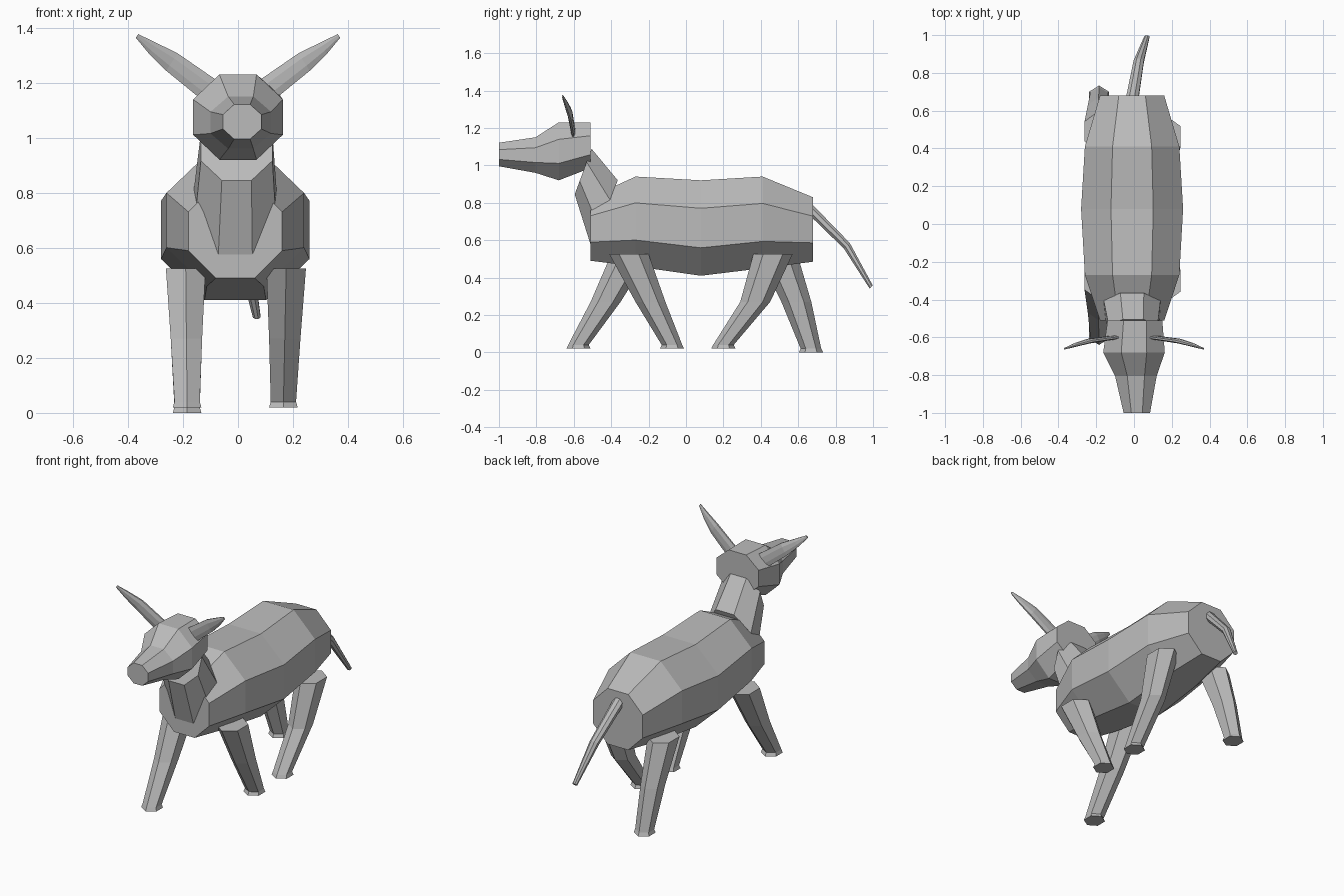
import bpy
import math
from mathutils import Vector

cube = bpy.data.objects.get("Cube")
if cube:
    bpy.data.objects.remove(cube, do_unlink=True)

grey = bpy.data.materials.new("plain grey")
grey.use_nodes = True
colour = (0.5, 0.5, 0.5, 1)
grey.diffuse_color = colour
grey.node_tree.nodes["Principled BSDF"].inputs["Base Color"].default_value = colour


def loft(name, rings, sides=8, pointed=False):
    """Skin capped rings; each ring is a centre and two half-axis vectors."""
    phase = 0 if pointed else math.pi / sides
    grow = 1 if pointed else 1 / math.cos(math.pi / sides)
    verts, faces = [], []
    for centre, u, v in rings:
        for i in range(sides):
            a = phase + math.tau * i / sides
            verts.append(Vector(centre) + grow * (math.cos(a) * Vector(u) + math.sin(a) * Vector(v)))
    for r in range(len(rings) - 1):
        for i in range(sides):
            j = (i + 1) % sides
            a, b = r * sides, (r + 1) * sides
            faces.append((a + i, a + j, b + j, b + i))
    last = (len(rings) - 1) * sides
    faces.append(tuple(reversed(range(sides))))
    faces.append(tuple(range(last, last + sides)))
    # Keep outward normals whichever way the axes wind
    centre, u, v = rings[0]
    if Vector(u).cross(Vector(v)).dot(Vector(rings[-1][0]) - Vector(centre)) < 0:
        faces = [tuple(reversed(f)) for f in faces]
    mesh = bpy.data.meshes.new(name)
    mesh.from_pydata(verts, [], faces)
    mesh.materials.append(grey)
    obj = bpy.data.objects.new(name, mesh)
    bpy.context.collection.objects.link(obj)
    return obj


def upright(x, y, z, half_x, half_z):
    return (x, y, z), (half_x, 0, 0), (0, 0, half_z)


# Body barrel, front to back
loft("body", [
    upright(-0.01, -0.51, 0.66, 0.17, 0.17),
    upright(-0.01, -0.27, 0.70, 0.25, 0.24),
    upright(-0.01, 0.08, 0.665, 0.27, 0.255),
    upright(-0.01, 0.41, 0.695, 0.25, 0.245),
    upright(-0.01, 0.68, 0.657, 0.17, 0.172),
])

# Head, muzzle to back of skull
loft("head", [
    upright(0.015, -1.0, 1.058, 0.07, 0.063),
    upright(0.01, -0.805, 1.055, 0.11, 0.095),
    upright(0.0, -0.68, 1.075, 0.163, 0.155),
    upright(0.005, -0.51, 1.108, 0.145, 0.122),
])

# Neck, leaning forward with slanted ends
loft("neck", [
    ((-0.01, -0.435, 0.74), (0.15, 0, 0), (0, 0.07, 0.18)),
    ((-0.005, -0.55, 0.967), (0.13, 0, 0), (0, 0.045, 0.122)),
])

# Long flat ears
for side, label in ((1, "left"), (-1, "right")):
    loft(label + "_ear", [
        ((side * x, y, z), (-side * 0.55 * w, 0, 0.83 * w), (0, d, 0))
        for x, y, z, w, d in (
            (0.10, -0.60, 1.17, 0.045, 0.010),
            (0.24, -0.62, 1.275, 0.038, 0.012),
            (0.31, -0.64, 1.325, 0.024, 0.009),
            (0.367, -0.66, 1.37, 0.008, 0.004),
        )
    ])

# Drooping tail
loft("tail", [
    ((x, y, z), (w, 0, 0), (0, 0.7 * d, 0.7 * d))
    for x, y, z, w, d in (
        (-0.01, 0.66, 0.77, 0.033, 0.026),
        (0.025, 0.86, 0.57, 0.027, 0.022),
        (0.068, 0.99, 0.35, 0.014, 0.012),
    )
])


# Six-sided legs in mid stride, with a flared foot
def leg(name, top_x, foot_x, top_y, knee_y, foot_y, floor):
    knee_x = (top_x + foot_x) / 2
    loft(name, [
        ((x, y, z), (0, length, 0), (width / math.cos(math.pi / 6), 0, 0))
        for x, y, z, length, width in (
            (top_x, top_y, 0.525, 0.105, 0.072),
            (knee_x, knee_y, 0.27, 0.08, 0.057),
            (foot_x, foot_y, floor + 0.02, 0.055, 0.046),
            (foot_x, foot_y, floor, 0.065, 0.052),
        )
    ], sides=6, pointed=True)


leg("front_left_leg", 0.175, 0.165, -0.305, -0.19, -0.075, 0.02)
leg("front_right_leg", -0.19, -0.185, -0.295, -0.43, -0.575, 0.02)
leg("back_left_leg", 0.175, 0.165, 0.465, 0.37, 0.2, 0.02)
leg("back_right_leg", -0.19, -0.185, 0.49, 0.59, 0.668, 0.0)
